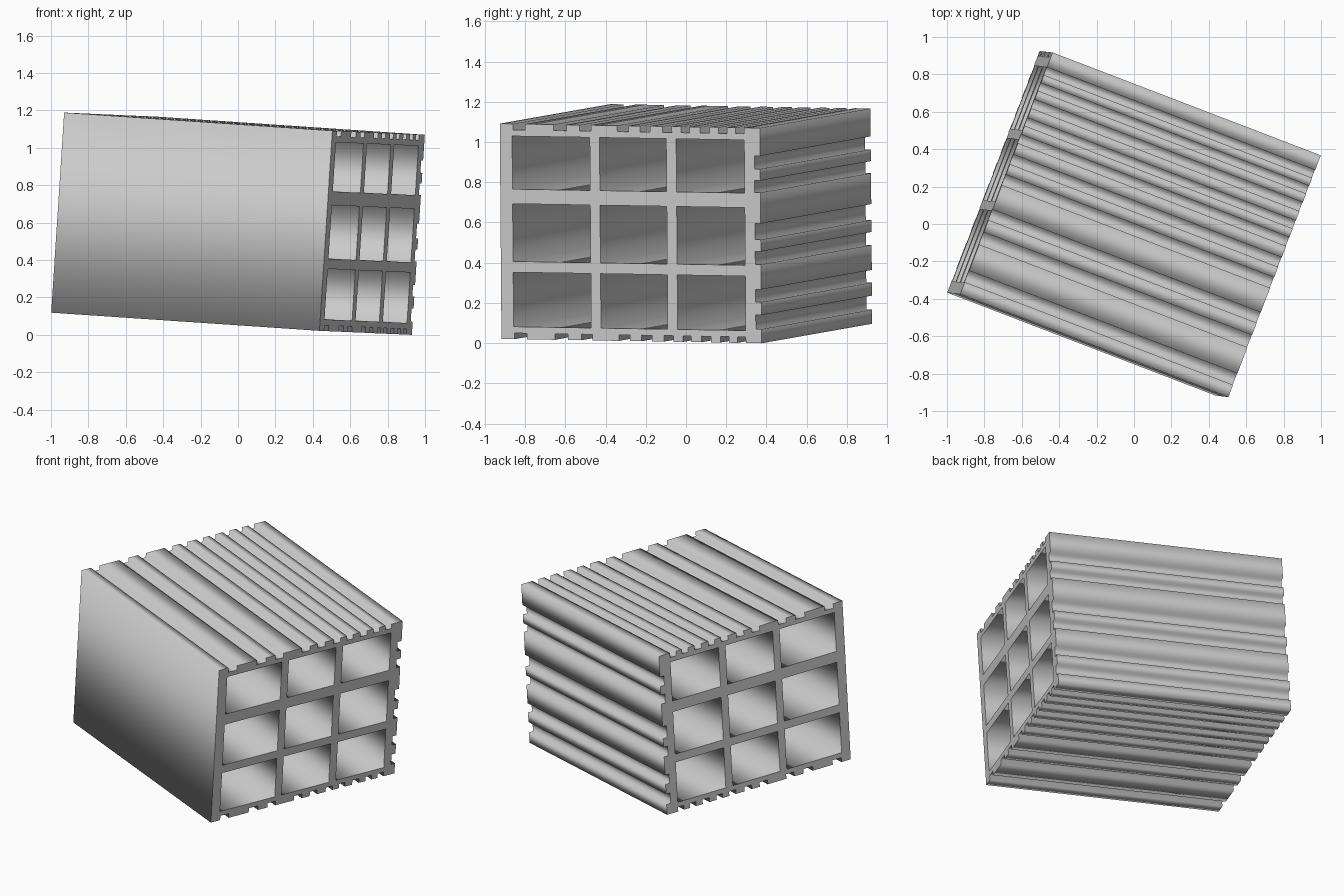
import bpy
from mathutils import Vector, Matrix

if "Cube" in bpy.data.objects:
    bpy.data.objects.remove(bpy.data.objects["Cube"])

# Block size: width (w), height (h), length along the tubes
W, H, LENGTH, DEPTH = 1.384, 1.072, 1.539, 0.03

# Groove spans along the top/bottom and along the ribbed side
groove_w = [(.07, .135), (.285, .355), (.425, .485), (.625, .685), (.745, .80),
            (.865, .915), (.965, 1.01), (1.065, 1.115), (1.165, 1.21), (1.255, 1.30)]
groove_h = [(.07, .14), (.205, .268), (.392, .457), (.516, .596), (.75, .81), (.868, .933)]

# Cell openings
columns = [(.065, .478), (.53, .885), (.938, 1.30)]
rows = [(.062, .333), (.387, .674), (.747, 1.011)]


def notches(spans, place):
    """Profile points for a row of square grooves."""
    pts = []
    for a, b in spans:
        pts += [place(a, 0), place(a, DEPTH), place(b, DEPTH), place(b, 0)]
    return pts


# Outer outline, counter-clockwise, with grooves on the bottom, right and top
outline = [(0, 0)] + notches(groove_w, lambda t, d: (t, d))
outline += [(W, 0)] + notches(groove_h, lambda t, d: (W - d, t))
outline += [(W, H)] + notches(groove_w, lambda t, d: (t, H - d))[::-1]
outline += [(0, H)]

# Filled profile with nine holes, extruded along the tubes
curve = bpy.data.curves.new("ribbed_cell_block", 'CURVE')
curve.dimensions = '2D'
curve.fill_mode = 'BOTH'
curve.extrude = LENGTH / 2


def add_loop(pts):
    s = curve.splines.new('POLY')
    s.points.add(len(pts) - 1)
    for p, (x, y) in zip(s.points, pts):
        p.co = (x - W / 2, y - H / 2, 0, 1)
    s.use_cyclic_u = True


add_loop(outline)
for x0, x1 in columns:
    for y0, y1 in rows:
        add_loop([(x0, y0), (x0, y1), (x1, y1), (x1, y0)])

block = bpy.data.objects.new("ribbed_cell_block", curve)
bpy.context.collection.objects.link(block)

# Tilted placement of the block
n = Vector((1.434, -0.55, -0.097)).normalized()
w = Vector((0.5, 1.29, -0.022))
w = (w - n * w.dot(n)).normalized()
u = n.cross(w)
rot = Matrix((w, u, n)).transposed().to_4x4()
block.matrix_world = Matrix.Translation((0, 0, 0.594)) @ rot

# Turn the profile into a mesh
bpy.context.view_layer.objects.active = block
block.select_set(True)
bpy.ops.object.convert(target='MESH')
